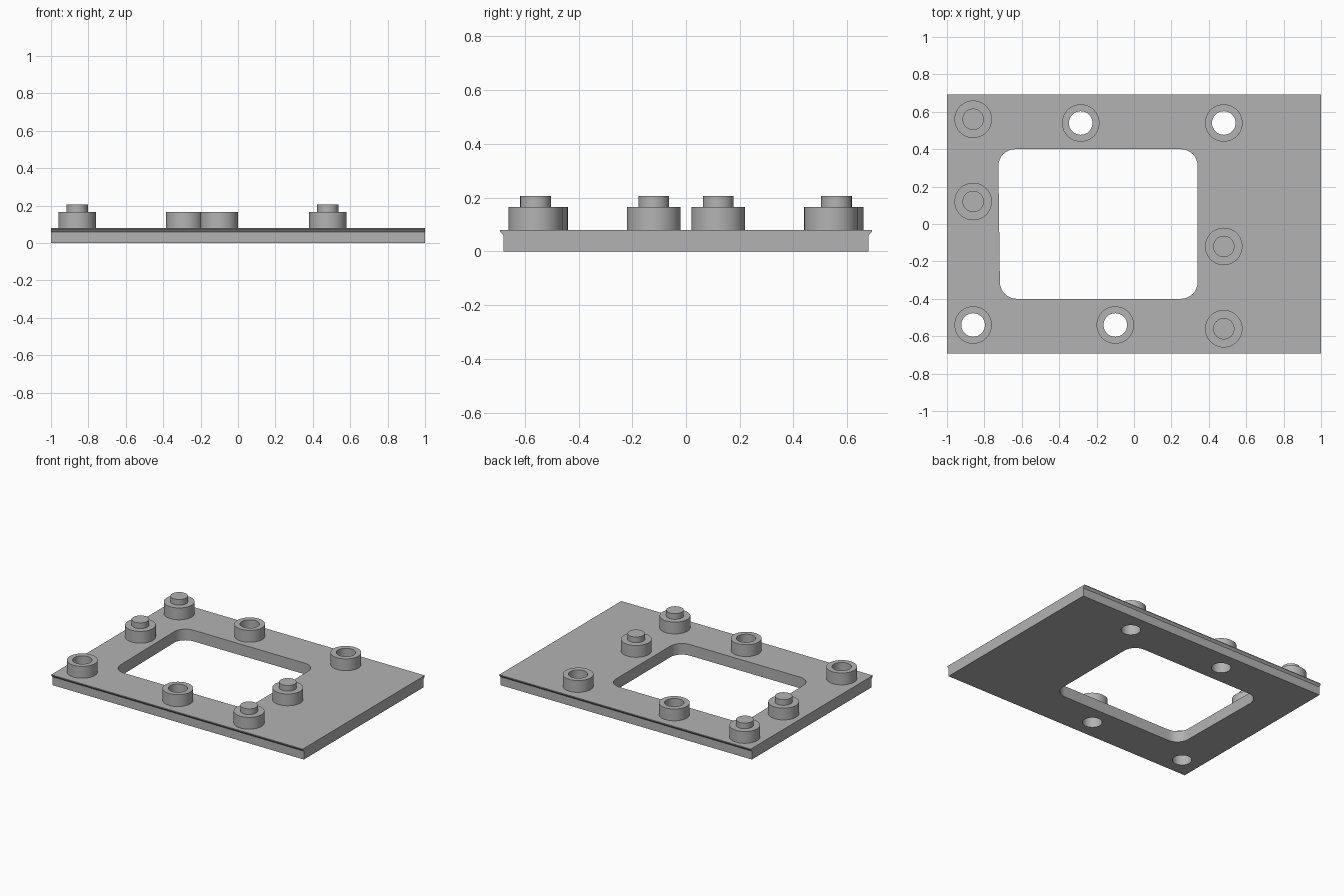
import bpy, bmesh, math

if "Cube" in bpy.data.objects:
    bpy.data.objects.remove(bpy.data.objects["Cube"], do_unlink=True)

PLATE_TOP, BOSS_TOP, PIN_TOP = 0.08, 0.165, 0.206
BOSS_R, HOLE_R, PIN_R = 0.1, 0.063, 0.057
SEGMENTS = 48
PIN_SPOTS = [(-0.86, 0.56), (-0.86, 0.12), (0.48, -0.12), (0.48, -0.56)]
HOLE_SPOTS = [(-0.285, 0.54), (0.48, 0.54), (-0.86, -0.54), (-0.1, -0.54)]

grey = bpy.data.materials.new("plain grey")
grey.use_nodes = True
colour = (0.45, 0.45, 0.45, 1)
grey.diffuse_color = colour
grey.node_tree.nodes["Principled BSDF"].inputs["Base Color"].default_value = colour


def finish(name, bm):
    bmesh.ops.recalc_face_normals(bm, faces=bm.faces)
    mesh = bpy.data.meshes.new(name)
    bm.to_mesh(mesh)
    bm.free()
    mesh.materials.append(grey)
    obj = bpy.data.objects.new(name, mesh)
    bpy.context.collection.objects.link(obj)
    return obj


def extrude(name, outline, offset):
    bm = bmesh.new()
    face = bm.faces.new([bm.verts.new(p) for p in outline])
    moved = bmesh.ops.extrude_face_region(bm, geom=[face], use_keep_orig=True)["geom"]
    bmesh.ops.translate(bm, vec=offset,
                        verts=[v for v in moved if isinstance(v, bmesh.types.BMVert)])
    return finish(name, bm)


def lathe(name, profile, spot):
    bm = bmesh.new()
    verts = [bm.verts.new((r, 0, z)) for r, z in profile]
    edges = [bm.edges.new(pair) for pair in zip(verts, verts[1:])]
    bmesh.ops.spin(bm, geom=verts + edges, cent=(0, 0, 0), axis=(0, 0, 1),
                   angle=math.tau, steps=SEGMENTS)
    bmesh.ops.remove_doubles(bm, verts=bm.verts, dist=0.0001)
    obj = finish(name, bm)
    obj.location = (*spot, 0)
    return obj


def smooth(obj):
    bpy.ops.object.select_all(action="DESELECT")
    bpy.context.view_layer.objects.active = obj
    obj.select_set(True)
    bpy.ops.object.shade_smooth_by_angle(angle=math.radians(30))


# Base plate with flared lips along its two long edges
half = [(0.68, 0), (0.68, 0.06), (0.693, 0.075), (0.693, PLATE_TOP)]
section = half + [(-y, z) for y, z in reversed(half)]
plate = extrude("base_plate", [(-1, y, z) for y, z in section], (2, 0, 0))

# Rounded window opening, its left side slightly slanted
radius, steps, outline = 0.09, 8, []
corners = [(0.34, 0.4, 0), (-0.725, 0.4, 1), (-0.717, -0.4, 2), (0.34, -0.4, 3)]
for x, y, quarter in corners:
    cx, cy = x - math.copysign(radius, x), y - math.copysign(radius, y)
    for i in range(steps + 1):
        a = (quarter + i / steps) * math.pi / 2
        outline.append((cx + radius * math.cos(a), cy + radius * math.sin(a), -0.1))
cutters = [extrude("window_cutter", outline, (0, 0, 0.4))]

# Through holes
for spot in HOLE_SPOTS:
    cutters.append(lathe("hole_cutter", [(0, -0.1), (HOLE_R, -0.1), (HOLE_R, 0.3), (0, 0.3)], spot))

bpy.context.view_layer.objects.active = plate
for cutter in cutters:
    cutter.hide_render = True
    mod = plate.modifiers.new("cut", "BOOLEAN")
    mod.operation, mod.solver, mod.object = "DIFFERENCE", "EXACT", cutter
    bpy.ops.object.modifier_apply(modifier=mod.name)
for cutter in cutters:
    bpy.data.objects.remove(cutter, do_unlink=True)
smooth(plate)

# Hollow bosses around the holes
for spot in HOLE_SPOTS:
    smooth(lathe("hollow_boss", [(BOSS_R, PLATE_TOP), (BOSS_R, BOSS_TOP),
                                 (HOLE_R, BOSS_TOP), (HOLE_R, PLATE_TOP)], spot))

# Solid bosses topped with a locating pin
for spot in PIN_SPOTS:
    smooth(lathe("pin_boss", [(BOSS_R, PLATE_TOP), (BOSS_R, BOSS_TOP), (PIN_R, BOSS_TOP),
                              (PIN_R, PIN_TOP), (0, PIN_TOP)], spot))
